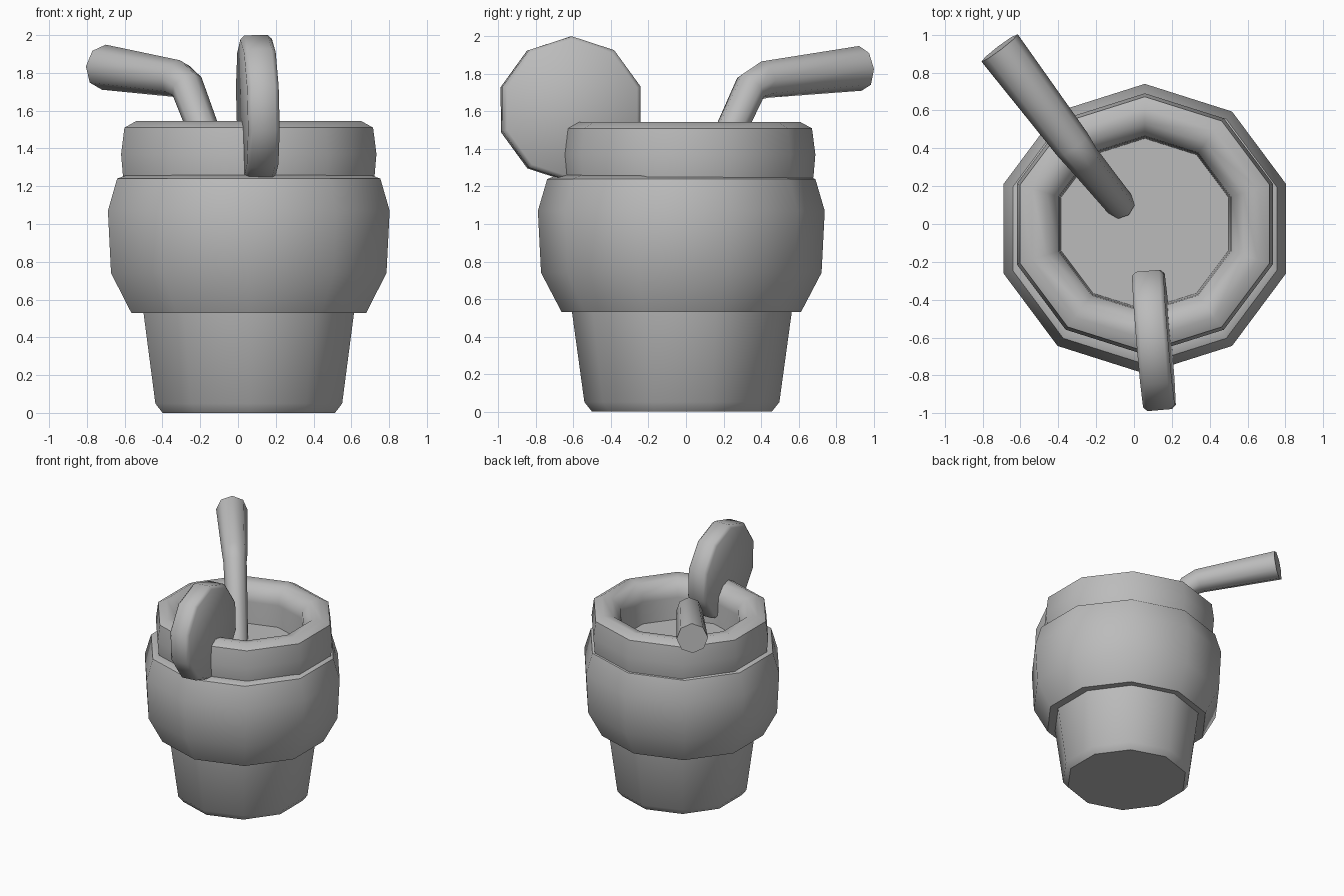
import bpy, bmesh, math
from mathutils import Vector

cube = bpy.data.objects.get("Cube")
if cube:
    bpy.data.objects.remove(cube)

SIDES = 10

grey = bpy.data.materials.new("plain_grey")
grey.use_nodes = True
GREY = (0.5, 0.5, 0.5, 1)
grey.diffuse_color = GREY
grey.node_tree.nodes["Principled BSDF"].inputs["Base Color"].default_value = GREY


def finish(obj):
    """Give the part its material and smooth shading with sharp corners."""
    obj.data.materials.clear()
    obj.data.materials.append(grey)
    bpy.ops.object.select_all(action="DESELECT")
    obj.select_set(True)
    bpy.context.view_layer.objects.active = obj
    bpy.ops.object.shade_smooth_by_angle(angle=math.radians(50))


def lathe(name, profile, centre=(0, 0, 0), x_scale=1.0, closed=False):
    """Turn (radius, height) points round z; open ends get caps."""
    bm = bmesh.new()
    rings = []
    for r, z in profile:
        ring = []
        for i in range(SIDES):
            a = math.pi / 2 + math.tau * i / SIDES
            ring.append(bm.verts.new((r * math.cos(a) * x_scale, r * math.sin(a), z)))
        rings.append(ring)
    pairs = list(zip(rings, rings[1:]))
    if closed:
        pairs.append((rings[-1], rings[0]))
    else:
        bm.faces.new(rings[0])
        bm.faces.new(rings[-1])
    for low, high in pairs:
        for i in range(SIDES):
            j = (i + 1) % SIDES
            bm.faces.new((low[i], low[j], high[j], high[i]))
    bmesh.ops.recalc_face_normals(bm, faces=bm.faces)
    mesh = bpy.data.meshes.new(name)
    bm.to_mesh(mesh)
    bm.free()
    obj = bpy.data.objects.new(name, mesh)
    obj.location = centre
    bpy.context.collection.objects.link(obj)
    finish(obj)
    return obj


# Tapered lower cup
lathe("cup_base", [(0.48, 0), (0.52, 0.05), (0.586, 0.53), (0.6, 0.62)],
      (0.057, -0.022, 0))

# Bulging sleeve around the cup
lathe("sleeve", [(0.57, 0.53), (0.638, 0.53), (0.748, 0.74), (0.765, 1.07),
                 (0.715, 1.24), (0.66, 1.26), (0.57, 1.22)],
      (0.057, -0.025, 0), 1.025, closed=True)

# Thick rolled rim with the inner wall
lathe("rim", [(0.67, 1.2), (0.68, 1.255), (0.69, 1.37), (0.672, 1.51),
              (0.608, 1.545), (0.53, 1.53), (0.465, 1.46), (0.46, 1.4),
              (0.45, 1.18)],
      (0.057, 0, 0), 1.03, closed=True)

# Drink surface inside the rim
lathe("drink", [(0.48, 1.15), (0.48, 1.22)], (0.057, 0, 0), 1.03)

# Fruit slice on the rim: a chamfered disc standing on edge
half, radius, chamfer = 0.084, 0.388, 0.022
fruit = lathe("fruit_slice", [(radius - chamfer, -half), (radius, chamfer - half),
                              (radius, half - chamfer), (radius - chamfer, half)],
              (0.105, -0.615, 1.612))
fruit.rotation_mode = "YXZ"
upright = Vector((1, 0, 0)).to_track_quat("Z", "Y").to_matrix()
axis_x = Vector((1, 0.085, 0.025)).normalized()
axis_z = (Vector((0, 0, 1)) - axis_x * axis_x.z).normalized()
axis_y = axis_z.cross(axis_x)
for v in fruit.data.vertices:
    # disc axis lies along x, its pointed side faces up
    v.co = axis_x * v.co.z + axis_z * v.co.y - axis_y * v.co.x
fruit.data.flip_normals() if fruit.data.polygons[0].normal.dot(axis_x) > 0 else None

# Bent straw widening towards the end
curve = bpy.data.curves.new("straw", "CURVE")
curve.dimensions = "3D"
curve.bevel_depth = 1.0
curve.bevel_resolution = 2
curve.use_fill_caps = True
path = [(-0.07, 0.1, 1.2, 0.078), (-0.27, 0.345, 1.73, 0.09),
        (-0.325, 0.42, 1.77, 0.1), (-0.71, 0.93, 1.83, 0.12)]
spline = curve.splines.new("POLY")
spline.points.add(len(path) - 1)
for point, (x, y, z, r) in zip(spline.points, path):
    point.co = (x, y, z, 1)
    point.radius = r
straw = bpy.data.objects.new("straw", curve)
bpy.context.collection.objects.link(straw)
bpy.ops.object.select_all(action="DESELECT")
straw.select_set(True)
bpy.context.view_layer.objects.active = straw
bpy.ops.object.convert(target="MESH")
finish(bpy.context.object)
